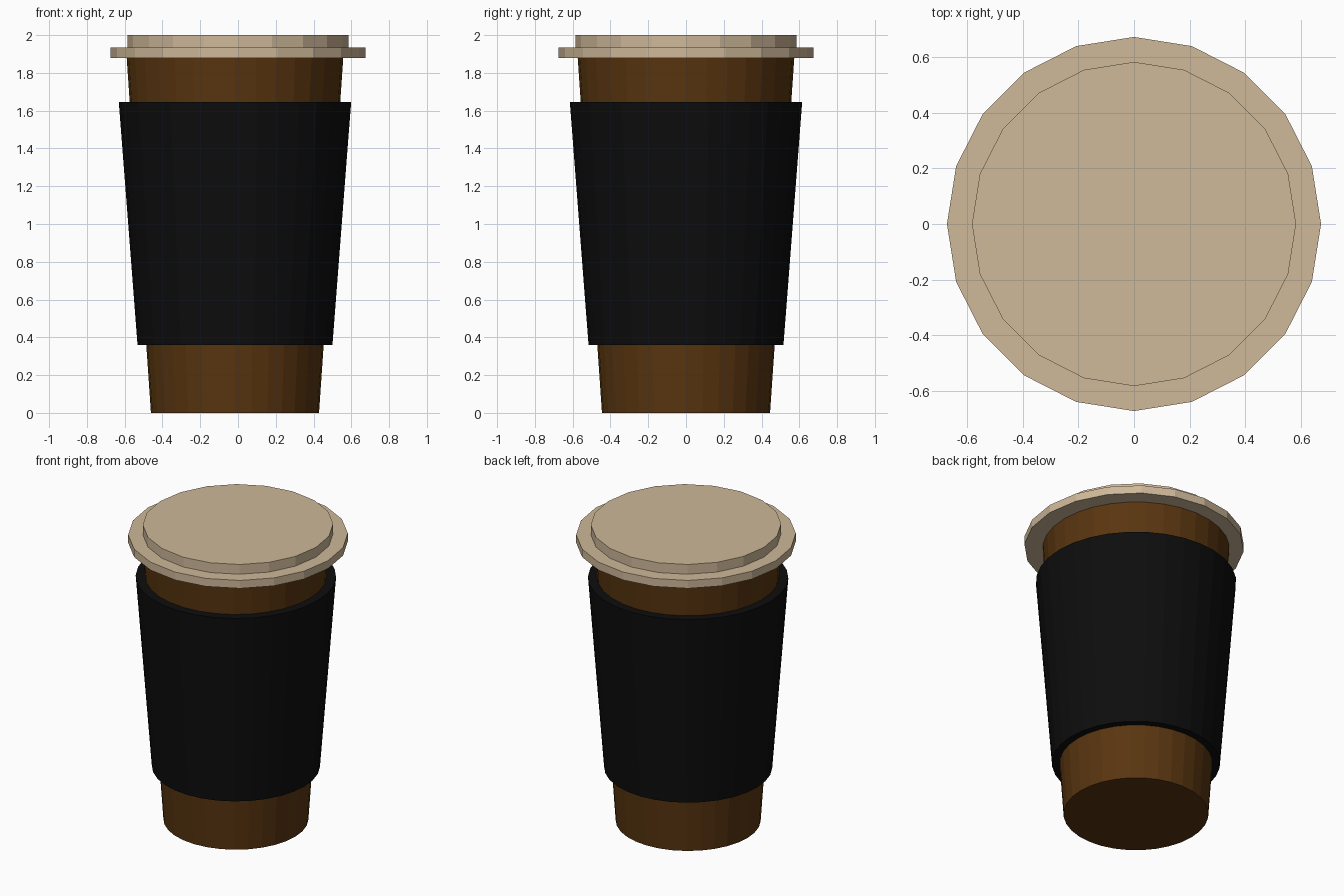
import bpy, bmesh
from math import cos, sin, tau

if "Cube" in bpy.data.objects:
    bpy.data.objects.remove(bpy.data.objects["Cube"])


def material(name, rgb):
    m = bpy.data.materials.new(name)
    m.diffuse_color = (*rgb, 1.0)
    m.use_nodes = True
    m.node_tree.nodes["Principled BSDF"].inputs["Base Color"].default_value = m.diffuse_color
    return m


def lathe(name, profile, sides, mat, cx=0.0, loop=False):
    """Revolve (radius, z) points, listed upward on the outside; cap or loop the ends."""
    bm = bmesh.new()
    rings = [[bm.verts.new((cx + r * cos(tau * i / sides), r * sin(tau * i / sides), z))
              for i in range(sides)] for r, z in profile]
    pairs = list(zip(rings, rings[1:]))
    if loop:
        pairs.append((rings[-1], rings[0]))
    for a, b in pairs:
        for i in range(sides):
            j = (i + 1) % sides
            bm.faces.new((a[i], a[j], b[j], b[i]))
    if not loop:
        bm.faces.new(rings[0][::-1])
        bm.faces.new(rings[-1])
    bmesh.ops.recalc_face_normals(bm, faces=bm.faces)
    me = bpy.data.meshes.new(name)
    bm.to_mesh(me)
    bm.free()
    me.materials.append(mat)
    ob = bpy.data.objects.new(name, me)
    bpy.context.collection.objects.link(ob)
    return ob


brown = material("brown_card", (0.10, 0.036, 0.005))
black = material("black_sleeve", (0.004, 0.004, 0.004))
tan = material("tan_plastic", (0.62, 0.48, 0.32))

# Tapered cup, slightly off the lid's axis
OFF = -0.016
lathe("cup", [(0.445, 0.0), (0.574, 1.89)], 32, brown, OFF)

# Sleeve wrapped around the cup
lathe("sleeve", [(0.516, 0.36), (0.615, 1.645), (0.55, 1.645), (0.463, 0.36)],
      32, black, OFF, loop=True)

# Stepped lid: wide rim and raised disc
lathe("lid", [(0.674, 1.88), (0.674, 1.934), (0.584, 1.934), (0.584, 2.0)], 20, tan)
